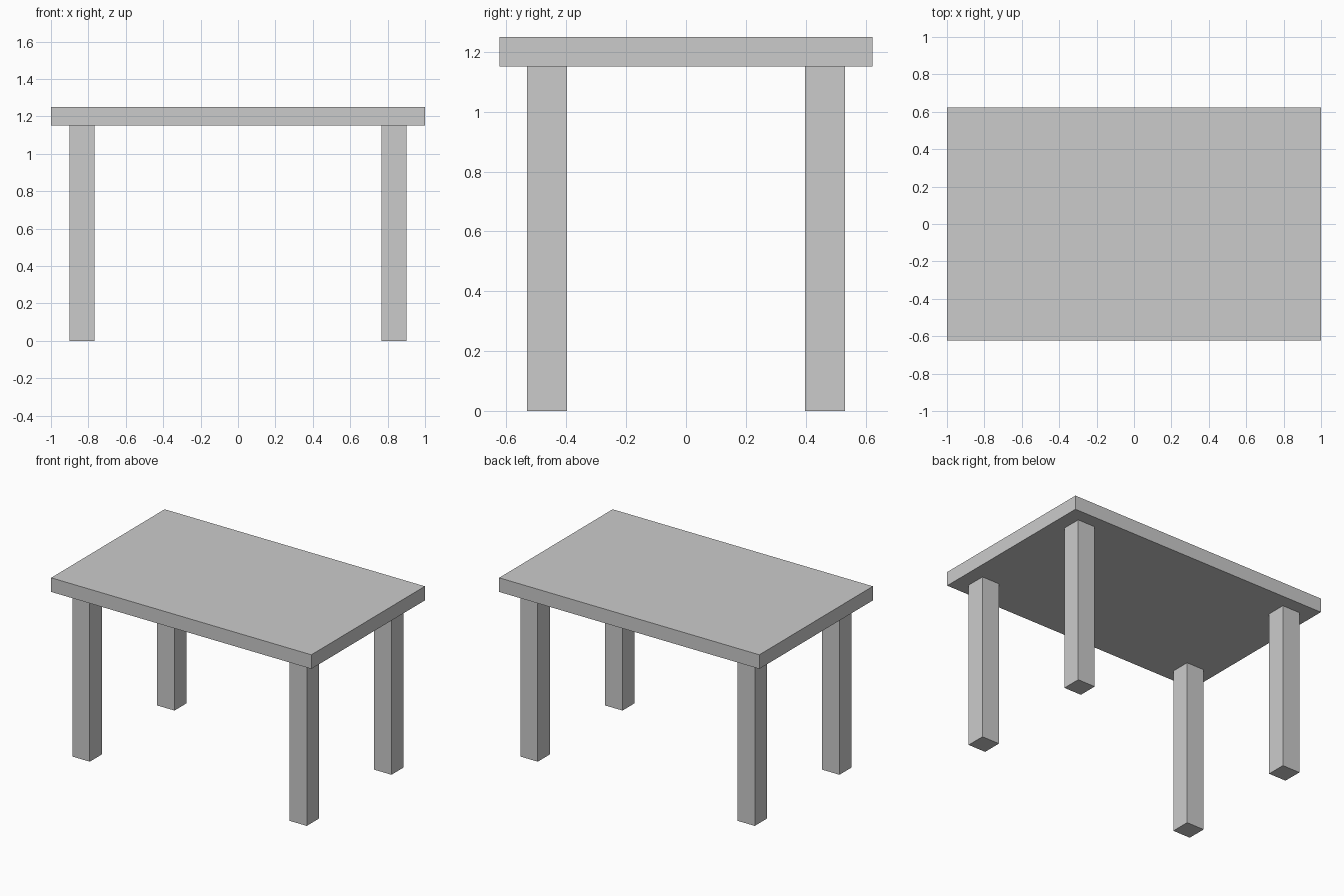
import bpy

if "Cube" in bpy.data.objects:
    bpy.data.objects.remove(bpy.data.objects["Cube"])


def box(name, center, size):
    bpy.ops.mesh.primitive_cube_add(size=1, location=center)
    obj = bpy.context.object
    obj.name = name
    obj.scale = size
    bpy.ops.object.transform_apply(location=False, rotation=False, scale=True)
    return obj


TOP_Z, UNDER_Z = 1.25, 1.152
LEG = 0.134

# Tabletop slab
box("tabletop", (0, 0, (TOP_Z + UNDER_Z) / 2), (2.0, 1.246, TOP_Z - UNDER_Z))

# Four square legs, inset from the corners
for side, sx in (("left", -1), ("right", 1)):
    for end, sy in (("front", -1), ("back", 1)):
        box(f"{end}_{side}_leg", (sx * 0.834, sy * 0.465, UNDER_Z / 2),
            (LEG, LEG, UNDER_Z))
